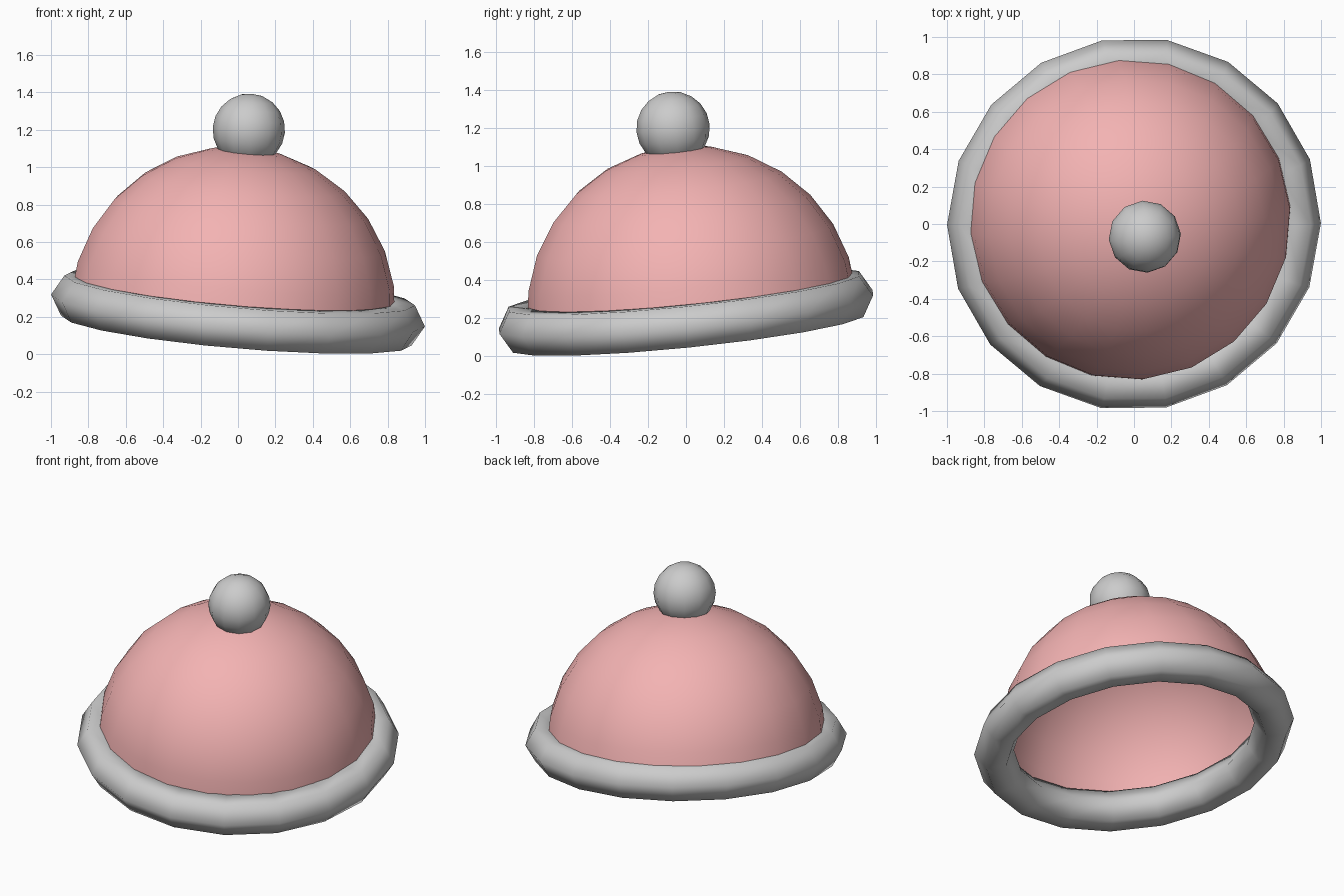
import bpy, bmesh
from math import radians, pi, sin, cos
from mathutils import Vector, Matrix

if "Cube" in bpy.data.objects:
    bpy.data.objects.remove(bpy.data.objects["Cube"])

# the whole hat leans slightly to the front right
axis = Vector((0.086, -0.102, 1)).normalized()
TILT = Vector((0, 0, 1)).rotation_difference(axis)


def lathe(name, profile, segs, centre, spin=0.0, closed=False, mat=None):
    """Revolve a (radius, height) profile about the tilted axis, smooth shaded."""
    bm = bmesh.new()
    rings = []
    for r, h in profile:
        if r < 1e-5:
            rings.append([bm.verts.new((0, 0, h))] * segs)
        else:
            rings.append([bm.verts.new((r * cos(2 * pi * i / segs + spin),
                                        r * sin(2 * pi * i / segs + spin), h))
                          for i in range(segs)])
    pairs = list(zip(rings, rings[1:]))
    if closed:
        pairs.append((rings[-1], rings[0]))
    for a, b in pairs:
        for i in range(segs):
            j = (i + 1) % segs
            quad = list(dict.fromkeys((a[i], a[j], b[j], b[i])))
            bm.faces.new(quad).smooth = True
    bm.normal_update()
    mesh = bpy.data.meshes.new(name)
    bm.to_mesh(mesh)
    bm.free()
    ob = bpy.data.objects.new(name, mesh)
    bpy.context.collection.objects.link(ob)
    ob.matrix_world = Matrix.Translation(centre) @ TILT.to_matrix().to_4x4()
    if mat:
        mesh.materials.append(mat)
    return ob


def arc(radius, start, end, steps):
    angles = [radians(start + (end - start) * i / steps) for i in range(steps + 1)]
    return [(radius * cos(a), radius * sin(a)) for a in angles]


red = bpy.data.materials.new("red_fabric")
red.diffuse_color = (0.9, 0.45, 0.45, 1)
red.use_nodes = True
red.node_tree.nodes["Principled BSDF"].inputs["Base Color"].default_value = red.diffuse_color

# padded brim: six-sided tube
tube = [(0.878 + x, z) for x, z in arc(0.125, 0, 300, 5)]
lathe("brim", tube, 18, (0, 0, 0.234), closed=True)

# open hollow crown
lathe("crown", arc(0.872, 0, 90, 7), 20, (-0.028, 0.033, 0.238),
      spin=radians(4.4), mat=red)

# bobble on top
lathe("bobble", arc(0.194, -90, 90, 10), 12, (0.058, -0.068, 1.2), spin=radians(4.4))
